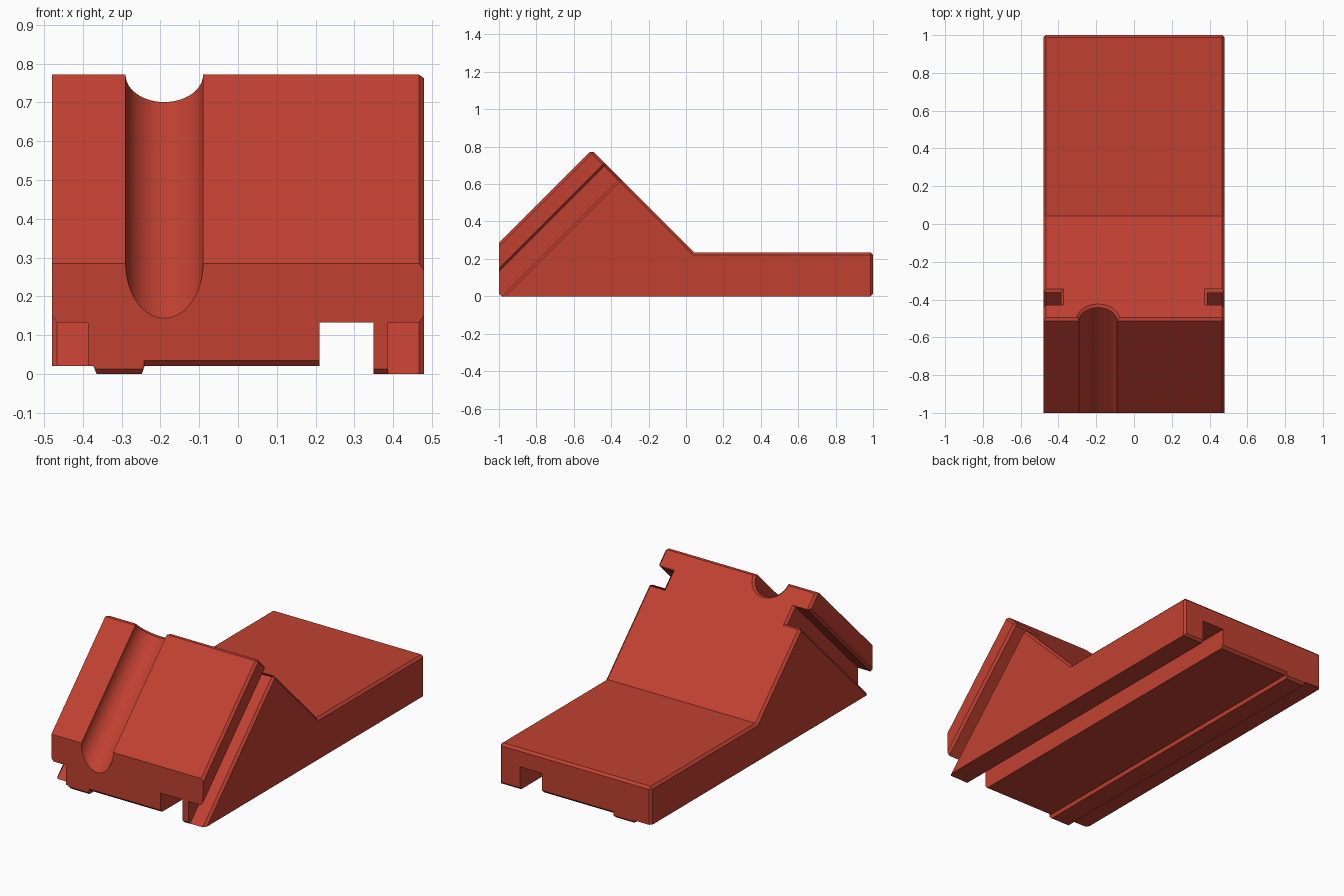
import bpy, bmesh, math
from mathutils import Vector

if "Cube" in bpy.data.objects:
    bpy.data.objects.remove(bpy.data.objects["Cube"])

W = 0.48            # half width
CH = 0.013          # chamfer size
PEAK = Vector((0, -0.504, 0.781))
ALONG = Vector((0, 1, 1)).normalized()    # up the front slope
OUT = Vector((0, -1, 1)).normalized()     # away from the front slope

red = bpy.data.materials.new("brick red")
red.diffuse_color = (0.53, 0.053, 0.031, 1)
red.use_nodes = True
red.node_tree.nodes["Principled BSDF"].inputs["Base Color"].default_value = red.diffuse_color


def loft(name, start, end):
    """Closed solid between two matching outlines."""
    bm = bmesh.new()
    a = [bm.verts.new(p) for p in start]
    b = [bm.verts.new(p) for p in end]
    n = len(a)
    bm.faces.new(a)
    bm.faces.new(b[::-1])
    for i in range(n):
        j = (i + 1) % n
        bm.faces.new((a[i], b[i], b[j], a[j]))
    bmesh.ops.recalc_face_normals(bm, faces=bm.faces)
    me = bpy.data.meshes.new(name)
    bm.to_mesh(me)
    bm.free()
    me.materials.append(red)
    ob = bpy.data.objects.new(name, me)
    bpy.context.collection.objects.link(ob)
    return ob


def across(name, profile, x0, x1):
    return loft(name, [(x0, y, z) for y, z in profile], [(x1, y, z) for y, z in profile])


def lengthwise(name, section, y0=-1.1, y1=1.1):
    return loft(name, [(x, y0, z) for x, z in section], [(x, y1, z) for x, z in section])


def sloped(name, sec0, s0, sec1, s1):
    def ring(sec, s):
        return [PEAK + ALONG * s + OUT * n + Vector((x, 0, 0)) for x, n in sec]
    return loft(name, ring(sec0, s0), ring(sec1, s1))


# Main wedge and base
body = across("wedge_base", [(-1, 0), (1, 0), (1, 0.235), (0.042, 0.235),
                             (PEAK.y, PEAK.z), (-1, 0.285)], -W, W)
bm = bmesh.new()
bm.from_mesh(body.data)
chosen = []
for e in bm.edges:
    p, q = (v.co for v in e.verts)
    m = (p + q) / 2
    cross = abs(p.x - q.x) > 0.1
    if cross:
        # peak, back top, front bottom and back bottom
        keep = m.z > 0.7 or m.y > 0.9 or (m.y < -0.9 and m.z < 0.1)
    else:
        front_slope = m.y < PEAK.y and m.z > 0.4
        keep = m.z > 0.05 and m.y > -0.99 and not (front_slope and m.x < 0)
    if keep:
        chosen.append(e)
bmesh.ops.bevel(bm, geom=chosen, offset=CH, offset_type='OFFSET', segments=1,
                profile=0.5, affect='EDGES', clamp_overlap=True)
bm.to_mesh(body.data)
bm.free()

cutters = []

# Underside: through slot and two relieved strips that leave a tapered rib
cutters.append(lengthwise("slot_cutter", [(0.21, -0.1), (0.35, -0.1), (0.35, 0.133), (0.21, 0.133)]))
cutters.append(lengthwise("left_relief", [(-0.6, -0.1), (-0.365, -0.1), (-0.365, 0),
                                          (-0.373, 0.02), (-0.6, 0.02)]))
cutters.append(lengthwise("middle_relief", [(-0.248, -0.1), (0.25, -0.1), (0.25, 0.02),
                                            (-0.241, 0.02), (-0.248, 0)]))
# Chamfered lower ends of the middle strip
for s in (-1, 1):
    cutters.append(across("end_chamfer", [(s * 1.02, 0.055), (s * 1.02, -0.02),
                                          (s * 0.945, -0.02)], -0.243, 0.25))

# Round channel in the front slope, with a flared upper mouth
N = 64


def circle(r):
    return [(-0.19 + r * math.cos(2 * math.pi * (i + 0.5) / N),
             r * math.sin(2 * math.pi * (i + 0.5) / N)) for i in range(N)]


cutters.append(sloped("channel_cutter", circle(0.1), -1.2, circle(0.1), 0.3))
cutters.append(sloped("channel_mouth", circle(0.099), -CH - 0.001, circle(0.133), 0.02))

# Sloping side grooves with chamfered edges and upper mouths
TOP, LOW, INNER = -0.108, -0.212, 0.387
for s in (-1, 1):
    sec = [(s * INNER, LOW), (s * INNER, TOP), (s * (W - CH), TOP), (s * (W + 0.1), TOP + CH + 0.1),
           (s * (W + 0.1), LOW - CH - 0.1), (s * (W - CH), LOW)]
    cutters.append(sloped("groove_cutter", sec, -1.2, sec, 0.3))

    def box(g):
        return [(s * (INNER - g), LOW - g), (s * (INNER - g), TOP), (s * 0.6, TOP), (s * 0.6, LOW - g)]
    cutters.append(sloped("groove_mouth", box(-0.001), -CH - 0.001, box(0.033), 0.02))

# Carve everything out of the wedge
bpy.context.view_layer.objects.active = body
body.select_set(True)
for c in cutters:
    c.hide_render = True
    mod = body.modifiers.new(c.name, 'BOOLEAN')
    mod.operation = 'DIFFERENCE'
    mod.solver = 'EXACT'
    mod.object = c
    bpy.ops.object.modifier_apply(modifier=mod.name)
for c in cutters:
    bpy.data.objects.remove(c, do_unlink=True)

# Smooth channel wall, crisp edges elsewhere
bpy.ops.object.shade_smooth_by_angle(angle=math.radians(25))
